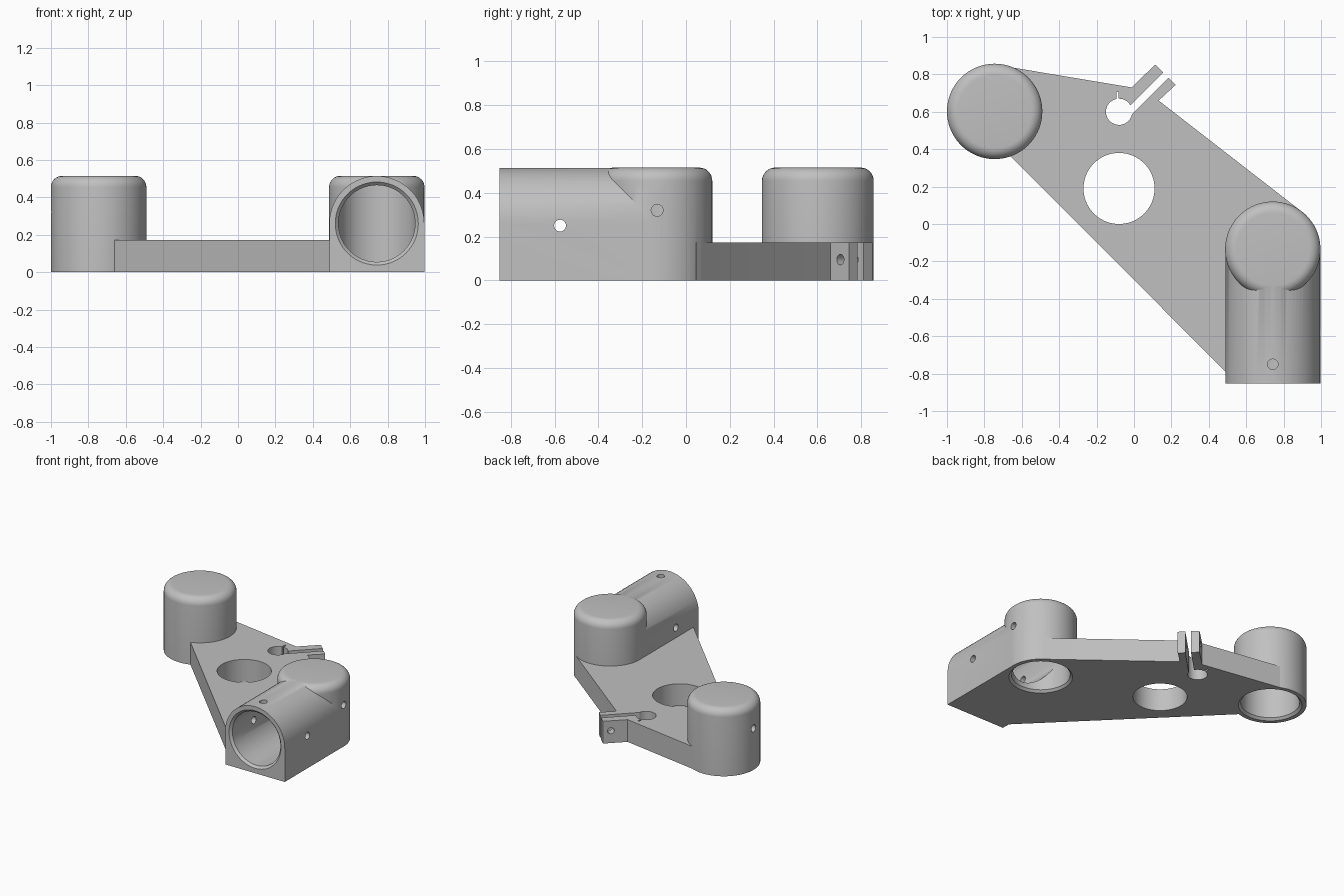
import bpy, bmesh
from math import cos, sin, pi, radians
from mathutils import Matrix, Vector

old = bpy.data.objects.get("Cube")
if old:
    bpy.data.objects.remove(old)

GREY = (0.53, 0.53, 0.53, 1)
mat = bpy.data.materials.new("light grey plastic")
mat.use_nodes = True
mat.diffuse_color = GREY
mat.node_tree.nodes["Principled BSDF"].inputs["Base Color"].default_value = GREY

R, H, PLATE = 0.255, 0.515, 0.172        # cup radius, cup height, plate height
AXIS_Z = 0.26                            # axis height of the level socket
CUP_A, CUP_B = (-0.745, 0.602), (0.742, -0.135)
FRONT = -0.852


def make(name, bm):
    bmesh.ops.recalc_face_normals(bm, faces=bm.faces)
    mesh = bpy.data.meshes.new(name)
    bm.to_mesh(mesh)
    bm.free()
    mesh.materials.append(mat)
    ob = bpy.data.objects.new(name, mesh)
    bpy.context.collection.objects.link(ob)
    return ob


def prism(name, points, direction):
    """Extrude a closed outline along a vector."""
    bm = bmesh.new()
    face = bm.faces.new([bm.verts.new(p) for p in points])
    out = bmesh.ops.extrude_face_region(bm, geom=[face])
    moved = [v for v in out["geom"] if isinstance(v, bmesh.types.BMVert)]
    bmesh.ops.translate(bm, verts=moved, vec=direction)
    return make(name, bm)


def lathe(name, profile, loc, axis=(0, 0, 1), steps=72):
    """Revolve an (r, z) profile and aim it along an axis."""
    bm = bmesh.new()
    vs = [bm.verts.new((r, 0, z)) for r, z in profile]
    edges = [bm.edges.new(pair) for pair in zip(vs, vs[1:])]
    bmesh.ops.spin(bm, geom=vs + edges, cent=(0, 0, 0), axis=(0, 0, 1),
                   angle=2 * pi, steps=steps)
    bmesh.ops.remove_doubles(bm, verts=bm.verts, dist=1e-5)
    turn = Vector((0, 0, 1)).rotation_difference(Vector(axis)).to_matrix().to_4x4()
    bm.transform(Matrix.Translation(loc) @ turn)
    return make(name, bm)


def rod(name, r, length, loc, axis=(0, 0, 1), steps=32):
    return lathe(name, [(0, 0), (r, 0), (r, length), (0, length)], loc, axis, steps)


def combine(target, tool, operation):
    """Apply a boolean and discard the tool."""
    mod = target.modifiers.new(operation.lower(), "BOOLEAN")
    mod.operation, mod.object, mod.solver = operation, tool, "EXACT"
    dg = bpy.context.evaluated_depsgraph_get()
    mesh = bpy.data.meshes.new_from_object(target.evaluated_get(dg))
    target.modifiers.clear()
    target.data = mesh
    bpy.data.objects.remove(tool)


# Base plate with the two clamp tabs and the slot between them
outline = [CUP_A, (-0.64, 0.835), (-0.013, 0.73), (0.113, 0.852), (0.157, 0.81),
           (-0.06, 0.593), (-0.032, 0.565), (0.185, 0.782), (0.223, 0.744),
           (0.132, 0.66), (0.922, 0.047), CUP_B, (0.742, -0.79), (0.49, -0.79),
           (-0.66, 0.362)]
body = prism("bracket_body", [(x, y, 0) for x, y in outline], (0, 0, PLATE))

# Upright cups with rounded tops
fillet = 0.06
cup = [(0, 0), (R, 0)] + [(R - fillet + fillet * cos(a), H - fillet + fillet * sin(a))
                          for a in (i * pi / 16 for i in range(9))] + [(0, H)]
for name, (x, y) in (("left_cup", CUP_A), ("right_cup", CUP_B)):
    combine(body, lathe(name, cup, (x, y, 0)), "UNION")

# Level socket: arched block reaching the right cup
rs, cx = R - 0.001, CUP_B[0]
arch = [(cx - rs, FRONT, 0)] + [(cx - rs * cos(i * pi / 36), FRONT, AXIS_Z + rs * sin(i * pi / 36))
                                for i in range(37)] + [(cx + rs, FRONT, 0)]
combine(body, prism("level_socket", arch, (0, CUP_B[1] - FRONT, 0)), "UNION")


def bore(name, r, depth, loc, axis):
    """Pipe bore with a chamfered mouth."""
    lip = r + 0.017
    return lathe(name, [(0, -0.01), (lip + 0.01, -0.01), (r, 0.017), (r, depth), (0, depth)],
                 loc, axis)


# Pipe bores, plate openings, screw holes
tabs = Vector((0.137, 0.748, 0.095))
across = Vector((1, -1, 0)).normalized()
cutters = [
    bore("left_bore", 0.207, 0.468, (*CUP_A, 0), (0, 0, 1)),
    bore("right_bore", 0.207, 0.468, (*CUP_B, 0), (0, 0, 1)),
    bore("level_bore", 0.205, CUP_B[1] - FRONT, (cx, FRONT, AXIS_Z), (0, 1, 0)),
    rod("large_opening", 0.19, 0.4, (-0.08, 0.19, -0.1), steps=72),
    rod("clamp_opening", 0.07, 0.4, (-0.08, 0.6, -0.1), steps=48),
    prism("relief_notch", [(-0.094, 0.62, -0.1), (-0.082, 0.62, -0.1),
                           (-0.082, 0.705, -0.1), (-0.094, 0.705, -0.1)], (0, 0, 0.4)),
    rod("clamp_screw_hole", 0.024, 0.3, tabs - across * 0.15, across),
    rod("top_screw_hole", 0.028, 0.2, (cx, -0.75, 0.4)),
    rod("cross_screw_hole", 0.027, 0.7, (cx - 0.35, -0.575, 0.25), (1, 0, 0)),
    rod("right_cup_screw_hole", 0.027, 0.2, (cx + 0.12, -0.132, 0.32), (1, 0, 0)),
    rod("left_cup_screw_hole", 0.027, 0.2, (CUP_A[0] - 0.32, CUP_A[1], 0.32), (1, 0, 0)),
]
for cutter in cutters:
    combine(body, cutter, "DIFFERENCE")

# Smooth curved walls, keep corners sharp
bpy.ops.object.select_all(action="DESELECT")
body.select_set(True)
bpy.context.view_layer.objects.active = body
bpy.ops.object.shade_smooth_by_angle(angle=radians(30))
